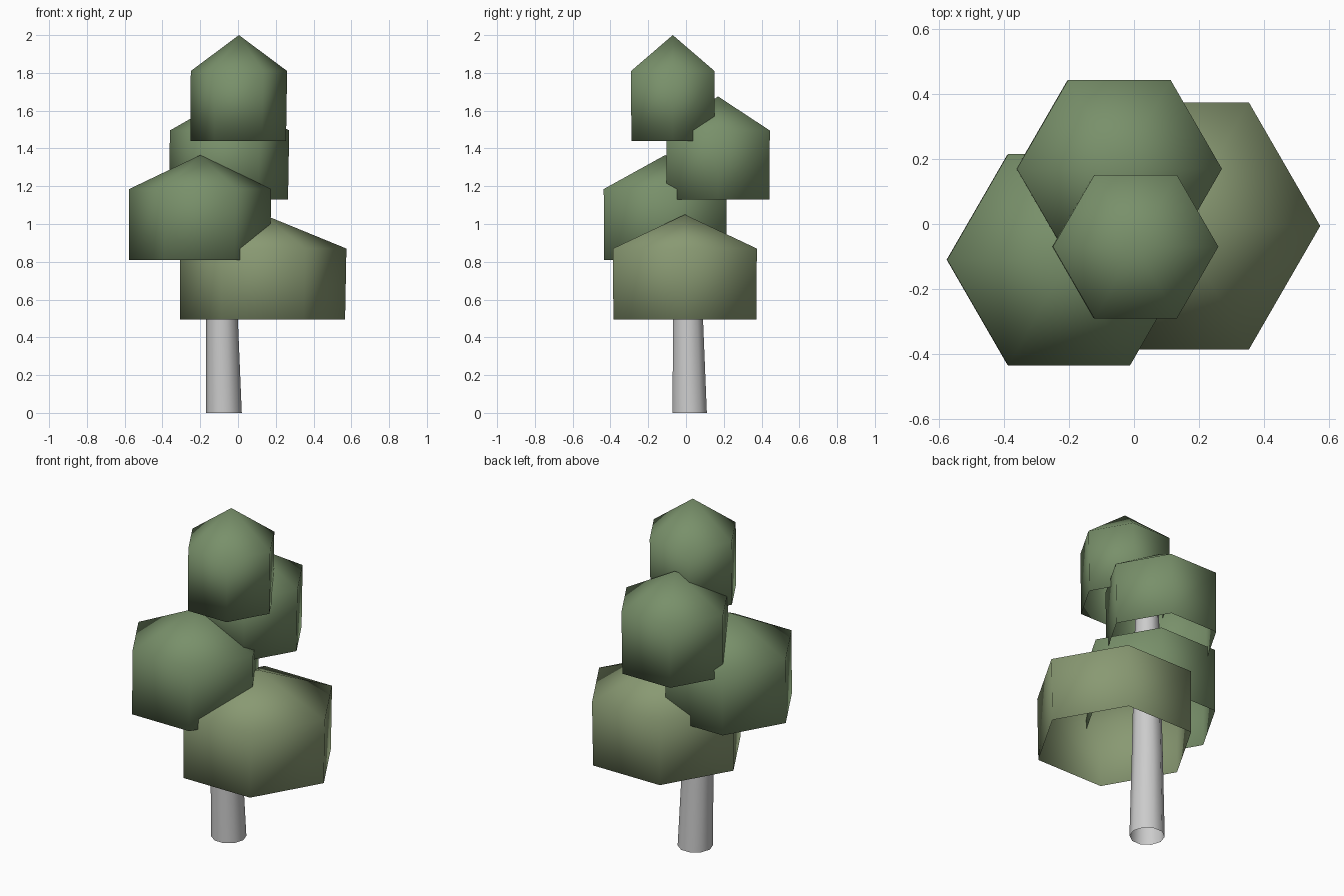
import bpy, bmesh
from math import cos, sin, pi
from mathutils import Vector

if "Cube" in bpy.data.objects:
    bpy.data.objects.remove(bpy.data.objects["Cube"])

def material(name, rgb):
    m = bpy.data.materials.new(name)
    m.diffuse_color = (*rgb, 1)
    m.use_nodes = True
    m.node_tree.nodes["Principled BSDF"].inputs["Base Color"].default_value = m.diffuse_color
    return m

def make_object(name, bm, mat=None):
    bmesh.ops.recalc_face_normals(bm, faces=bm.faces)
    for f in bm.faces:
        f.smooth = True
    me = bpy.data.meshes.new(name)
    bm.to_mesh(me)
    bm.free()
    ob = bpy.data.objects.new(name, me)
    bpy.context.collection.objects.link(ob)
    if mat:
        me.materials.append(mat)
    return ob

def loft(rings, sides, apex=None):
    """Open-bottomed tube through (x, y, z, radius) rings, with an optional peak."""
    bm = bmesh.new()
    loops = [[bm.verts.new((x + r * cos(2 * pi * i / sides),
                            y + r * sin(2 * pi * i / sides), z))
              for i in range(sides)] for x, y, z, r in rings]
    for a, b in zip(loops, loops[1:]):
        for i in range(sides):
            j = (i + 1) % sides
            bm.faces.new((a[i], a[j], b[j], b[i]))
    if apex:
        tip = bm.verts.new(apex)
        for i in range(sides):
            bm.faces.new((loops[-1][i], loops[-1][(i + 1) % sides], tip))
    return bm

# Trunk: slim tapered tube, slightly leaning
make_object("trunk", loft([(-0.075, 0.02, 0, 0.095),
                           (-0.085, 0.01, 0.5, 0.084),
                           (-0.10, -0.01, 1.5, 0.062)], 10))

# Foliage: hollow hexagonal caps stacked around the trunk
olive = material("olive_leaf", (0.25, 0.32, 0.17))
green = material("green_leaf", (0.19, 0.28, 0.145))
# name, centre x, y, radius, bottom z, shoulder z, peak z, material
foliage = [
    ("foliage_lowest", 0.134, -0.006, 0.44, 0.495, 0.87, 1.05, olive),
    ("foliage_left", -0.20, -0.11, 0.376, 0.81, 1.185, 1.365, green),
    ("foliage_back", -0.045, 0.17, 0.316, 1.13, 1.495, 1.675, green),
    ("foliage_top", 0.005, -0.07, 0.255, 1.44, 1.81, 2.0, green),
]
for name, x, y, r, z0, z1, z2, mat in foliage:
    cap = make_object(name, loft([(x - 0.004, y, z0, r * 0.993), (x, y, z1, r)],
                                 6, (x, y, z2)), mat)
    # Rounded shading: normals radiate from the middle of the cap
    middle = Vector((x, y, (z0 + z1) / 2 + 0.05))
    cap.data.normals_split_custom_set_from_vertices(
        [(v.co - middle).normalized() for v in cap.data.vertices])
